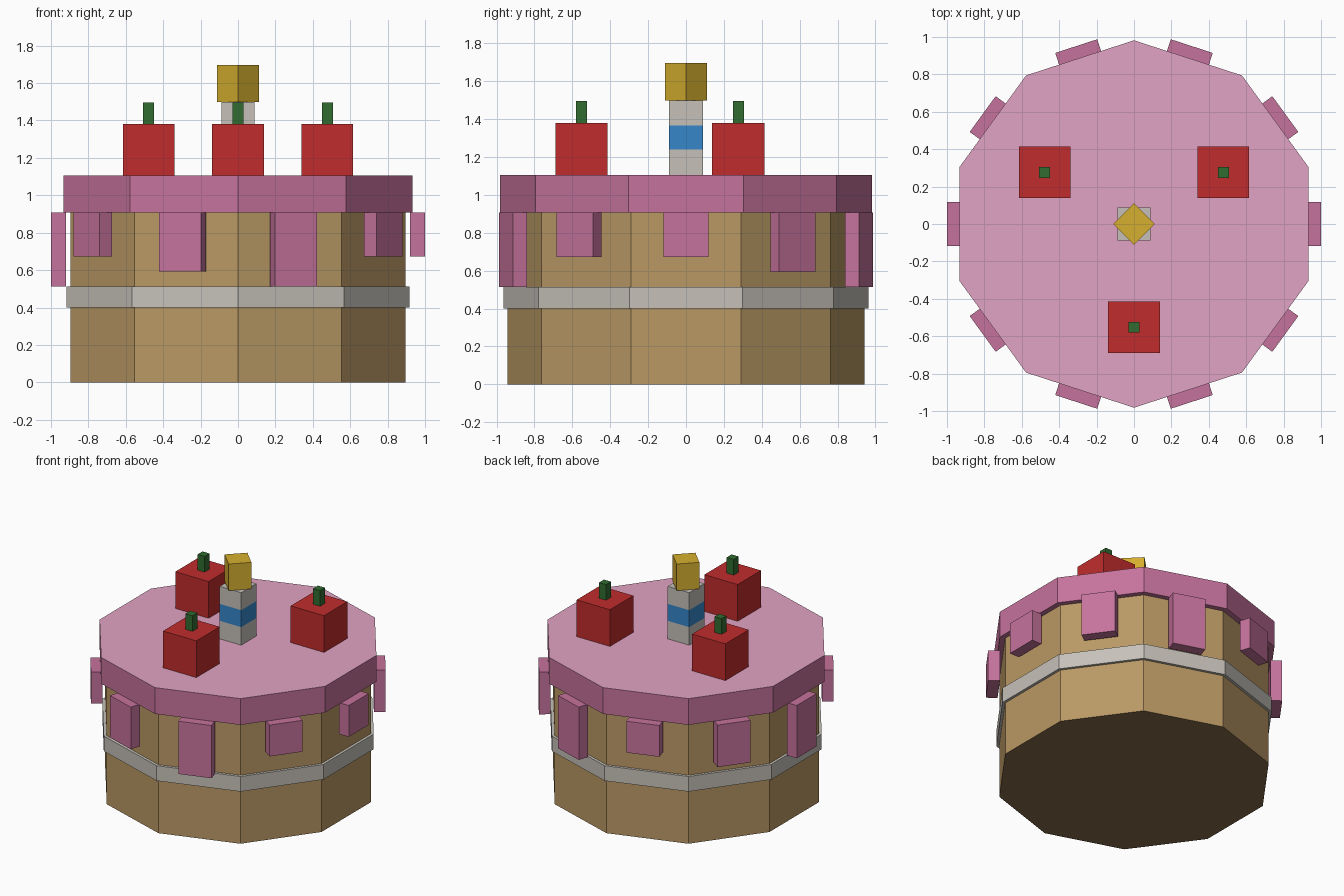
import bpy, math
from mathutils import Matrix

if "Cube" in bpy.data.objects:
    bpy.data.objects.remove(bpy.data.objects["Cube"])


def material(name, rgb):
    """Flat material from an sRGB colour (0-255), stored as linear."""
    lin = [((c / 255 + 0.055) / 1.055) ** 2.4 for c in rgb]
    m = bpy.data.materials.new(name)
    m.diffuse_color = (*lin, 1)
    m.use_nodes = True
    m.node_tree.nodes["Principled BSDF"].inputs["Base Color"].default_value = m.diffuse_color
    return m


SPONGE = material("sponge_tan", (186, 153, 101))
BASE = material("sponge_base_brown", (134, 106, 74))
CREAM = material("cream_white", (198, 193, 185))
ICING = material("icing_pink", (198, 114, 156))
ICING_TOP = material("icing_pale_pink", (225, 163, 195))
RED = material("berry_red", (192, 44, 44))
GREEN = material("stem_green", (49, 108, 49))
BLUE = material("candle_blue", (54, 135, 202))
YELLOW = material("flame_yellow", (214, 175, 47))


def make(name, verts, faces, mat):
    mesh = bpy.data.meshes.new(name)
    mesh.from_pydata(verts, [], faces)
    mesh.materials.append(mat)
    obj = bpy.data.objects.new(name, mesh)
    bpy.context.collection.objects.link(obj)
    return obj


def prism(name, outline, z0, z1, mat):
    """Extrude a counter-clockwise xy outline from z0 to z1."""
    n = len(outline)
    verts = [(x, y, z) for z in (z0, z1) for x, y in outline]
    faces = [tuple(reversed(range(n))), tuple(range(n, 2 * n))]
    faces += [(i, (i + 1) % n, (i + 1) % n + n, i + n) for i in range(n)]
    return make(name, verts, faces, mat)


def tier(name, radius, z0, z1, mat):
    """Ten-sided layer with a corner pointing to the front."""
    angles = [math.radians(90 + 36 * i) for i in range(10)]
    return prism(name, [(radius * math.cos(a), radius * math.sin(a)) for a in angles], z0, z1, mat)


def box(name, sx, sy, z0, z1, mat, x=0, y=0, turn=0):
    """Box centred at (x, y), then turned about the z axis."""
    outline = [(x + i * sx / 2, y + j * sy / 2) for i, j in ((-1, -1), (1, -1), (1, 1), (-1, 1))]
    obj = prism(name, outline, z0, z1, mat)
    obj.data.transform(Matrix.Rotation(math.radians(turn), 4, 'Z'))
    return obj


def paint_facing(obj, mat, up):
    """Give the top (up=1) or bottom (up=-1) face another colour."""
    obj.data.materials.append(mat)
    for face in obj.data.polygons:
        if face.normal.z * up > 0.9:
            face.material_index = 1


# Cake layers
paint_facing(tier("sponge", 0.942, 0, 0.91, SPONGE), BASE, -1)
tier("cream_band", 0.963, 0.40, 0.513, CREAM)
paint_facing(tier("icing", 0.982, 0.908, 1.105, ICING), ICING_TOP, 1)

# Icing drips, one per side, in three repeating lengths
for i in range(10):
    box(f"drip_{i}", 0.08, 0.236, (0.673, 0.593, 0.513)[i % 3], 0.908, ICING, x=0.96, turn=36 * i)

# Berries with stems
for i, angle in enumerate((30, 150, 270)):
    x, y = 0.552 * math.cos(math.radians(angle)), 0.552 * math.sin(math.radians(angle))
    box(f"berry_{i}", 0.276, 0.276, 1.105, 1.38, RED, x, y)
    box(f"berry_stem_{i}", 0.058, 0.058, 1.38, 1.497, GREEN, x, y)

# Candle with a stripe and a flame
box("candle_lower", 0.178, 0.178, 1.105, 1.24, CREAM)
box("candle_stripe", 0.178, 0.178, 1.24, 1.367, BLUE)
box("candle_upper", 0.178, 0.178, 1.367, 1.498, CREAM)
box("flame", 0.157, 0.157, 1.498, 1.697, YELLOW, turn=45)
